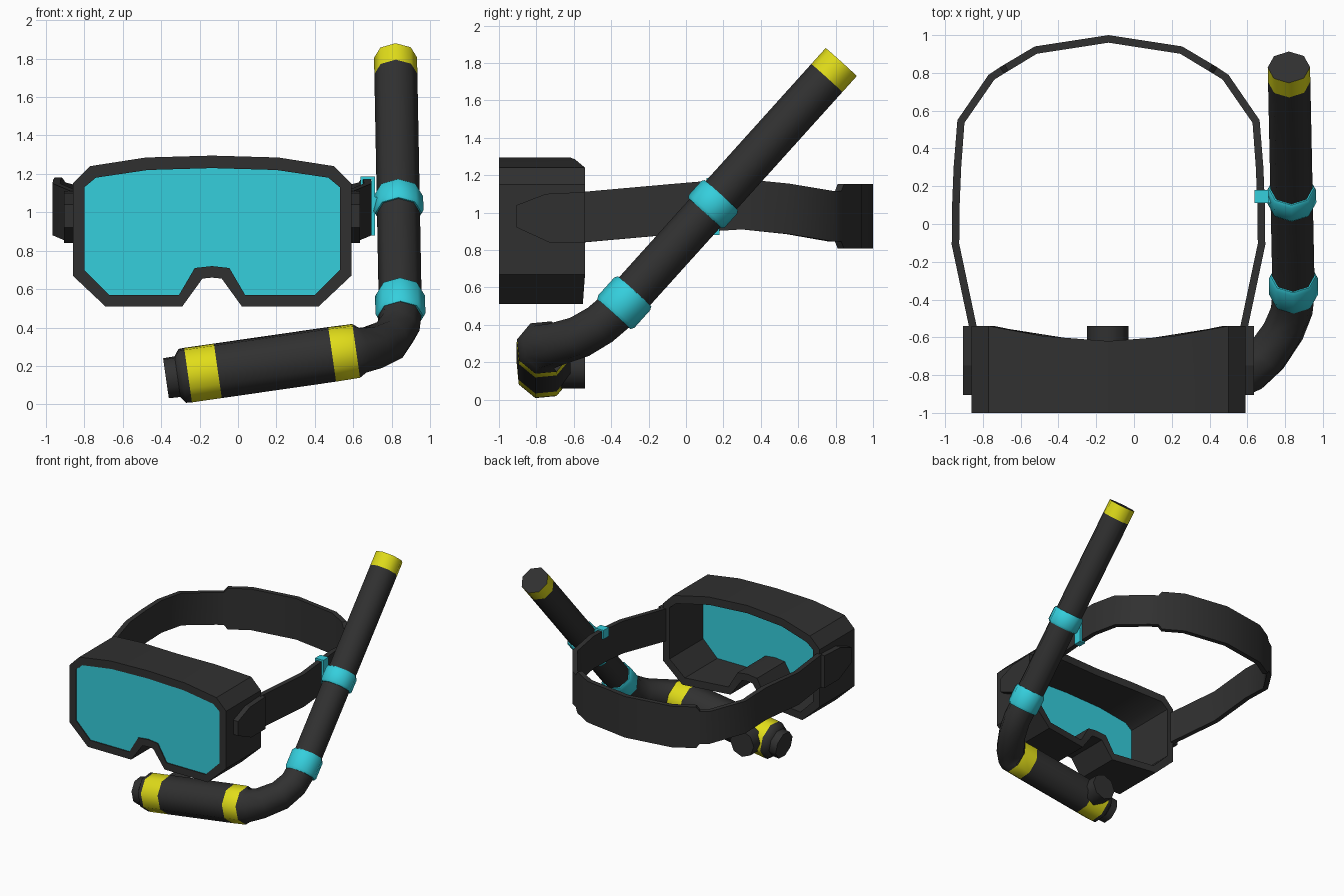
import bpy, bmesh, math
from mathutils import Vector

if "Cube" in bpy.data.objects:
    bpy.data.objects.remove(bpy.data.objects["Cube"])

CX = -0.135  # centre line of the mask and strap


def material(name, col):
    m = bpy.data.materials.new(name)
    m.diffuse_color = (*col, 1)
    m.use_nodes = True
    m.node_tree.nodes["Principled BSDF"].inputs["Base Color"].default_value = m.diffuse_color
    return m


RUBBER = material("dark rubber", (0.03, 0.03, 0.03))
CYAN = material("cyan", (0.035, 0.62, 0.72))
YELLOW = material("yellow", (0.75, 0.72, 0.01))


def make(name, verts, faces, mats, idx=None, angle=None):
    me = bpy.data.meshes.new(name)
    me.from_pydata([tuple(v) for v in verts], [], faces)
    for m in mats:
        me.materials.append(m)
    if idx:
        for p, i in zip(me.polygons, idx):
            p.material_index = i
    bm = bmesh.new()
    bm.from_mesh(me)
    bmesh.ops.recalc_face_normals(bm, faces=bm.faces)
    bm.to_mesh(me)
    bm.free()
    ob = bpy.data.objects.new(name, me)
    bpy.context.collection.objects.link(ob)
    if angle:
        bpy.ops.object.select_all(action='DESELECT')
        ob.select_set(True)
        bpy.context.view_layer.objects.active = ob
        bpy.ops.object.shade_smooth_by_angle(angle=math.radians(angle))
    return ob


def tube(name, stations, mats, sides=8, angle=50):
    """Sweep stations (point, radius, material of the segment that follows)."""
    pts = [Vector(s[0]) for s in stations]
    n = len(pts)
    nrm, prev = Vector((1, 0, 0)), None
    verts, faces, idx = [], [], []
    for i, p in enumerate(pts):
        a = (p - pts[i - 1]).normalized() if i else Vector()
        b = (pts[i + 1] - p).normalized() if i < n - 1 else Vector()
        t = (a + b).normalized()
        if prev:
            nrm = prev.rotation_difference(t) @ nrm
        nrm = (nrm - t * nrm.dot(t)).normalized()
        bi, prev = t.cross(nrm), t
        for k in range(sides):
            w = 2 * math.pi * k / sides
            verts.append(p + (nrm * math.cos(w) + bi * math.sin(w)) * stations[i][1])
    for i in range(n - 1):
        for k in range(sides):
            j = (k + 1) % sides
            faces.append((i * sides + k, i * sides + j, (i + 1) * sides + j, (i + 1) * sides + k))
            idx.append(stations[i][2])
    faces += [tuple(range(sides)), tuple(range((n - 1) * sides, n * sides))]
    return make(name, verts, faces, mats, idx + [0, 0], angle)


def box(name, x, y, z, mat):
    verts = [(a, b, c) for a in x for b in y for c in z]
    faces = [(0, 1, 3, 2), (4, 5, 7, 6), (0, 1, 5, 4), (2, 3, 7, 6), (0, 2, 6, 4), (1, 3, 7, 5)]
    return make(name, verts, faces, [mat])


def mirrored(half):
    """Close a half outline that starts and ends on the centre line."""
    return [(CX + d, z) for d, z in half] + [(CX - d, z) for d, z in half[-2:0:-1]]


# Mask skirt: open shell with a curved back edge
outer = mirrored([(0, 1.295), (.345, 1.285), (.635, 1.24), (.725, 1.15), (.725, .67),
                  (.555, .51), (.155, .51), (.05, .655), (0, .66)])
inner = mirrored([(0, 1.23), (.335, 1.22), (.605, 1.18), (.665, 1.13), (.665, .70),
                  (.535, .57), (.172, .57), (.09, .71), (0, .72)])


def back_y(x):
    return -0.62 + 0.08 * min(1, ((x - CX) / 0.6) ** 2)


n = len(outer)
verts = [(x, -1, z) for x, z in outer] + [(x, back_y(x), z) for x, z in outer]
verts += [(x, back_y(x), z) for x, z in inner] + [(x, -1, z) for x, z in inner]
faces = []
for r in range(4):
    q = (r + 1) % 4
    for k in range(n):
        j = (k + 1) % n
        faces.append((r * n + k, r * n + j, q * n + j, q * n + k))
make("mask_skirt", verts, faces, [RUBBER], angle=35)

# Lens pane
lens = [(x, y, z) for y in (-0.992, -0.985) for x, z in inner]
make("lens", lens, [tuple(range(n)), tuple(range(n, 2 * n))] +
     [(k, (k + 1) % n, n + (k + 1) % n, n + k) for k in range(n)], [CYAN])

# Strap anchors on both sides of the mask
prof = [(-.905, .92), (-.905, 1.04), (-.75, 1.10), (-.54, 1.11), (-.54, .84), (-.73, .84)]
for side, label in ((-1, "left"), (1, "right")):
    verts = [(CX + side * d, y, z) for d in (.70, .77) for y, z in prof]
    faces = [tuple(range(6)), tuple(range(6, 12))]
    faces += [(k, (k + 1) % 6, 6 + (k + 1) % 6, 6 + k) for k in range(6)]
    make("strap_anchor_" + label, verts, faces, [RUBBER])

# Head strap: half path (offset from centre, y, middle height, half height)
half = [(.735, -.56, .975, .135), (.83, -.11, 1.015, .135), (.828, .1, 1.033, .135),
        (.82, .3, 1.045, .135), (.80, .55, 1.02, .135), (.635, .79, .98, .135),
        (.575, .83, .98, .135), (.55, .845, .98, .172), (.39, .94, .98, .172)]
path = [(CX - d, *r) for d, *r in half] + [(CX, 1.0, .98, .172)]
path += [(CX + d, *r) for d, *r in reversed(half)]
verts, faces = [], []
for i, (x, y, z, h) in enumerate(path):
    p0, p1 = path[max(i - 1, 0)], path[min(i + 1, len(path) - 1)]
    t = Vector((p1[0] - p0[0], p1[1] - p0[1])).normalized() * 0.04
    ix, iy = x + t.y, y - t.x  # inner side of the band
    verts += [(x, y, z - h), (x, y, z + h), (ix, iy, z + h), (ix, iy, z - h)]
    if i:
        a, b = 4 * i - 4, 4 * i
        faces += [(a + k, a + (k + 1) % 4, b + (k + 1) % 4, b + k) for k in range(4)]
e = len(verts) - 4
make("head_strap", verts, faces + [(0, 1, 2, 3), (e, e + 1, e + 2, e + 3)], [RUBBER], angle=35)

# Snorkel: straight barrel, elbow and mouth tube in one sweep
TOP, LOW = Vector((.82, .83, 1.805)), Vector((.845, -.36, .485))
axis = (LOW - TOP).normalized()


def mouth(x):
    return (x, -.762, .19 + .144 * x)


tube("snorkel", [
    (TOP, .112, 1), (TOP + axis * .115, .112, 0), (LOW, .112, 0),
    ((.835, -.46, .40), .112, 0), ((.79, -.57, .335), .114, 0), ((.70, -.70, .295), .118, 0),
    (mouth(.635), .125, 0), (mouth(.615), .148, 1), (mouth(.49), .15, 0),
    (mouth(-.105), .15, 1), (mouth(-.26), .15, 0), (mouth(-.29), .148, 0),
    (mouth(-.315), .112, 0), (mouth(-.375), .11, 0)], [RUBBER, YELLOW])

# Mouthpiece pointing back at the wearer
tube("mouthpiece", [((-.14, -.76, .17), .11, 0), ((-.14, -.54, .17), .11, 0)], [RUBBER])

# Cyan collars around the barrel
for name, y, length in (("upper_collar", .145, .13), ("lower_collar", -.33, .165)):
    c = TOP + axis * ((y - TOP.y) / axis.y)
    tube(name, [(c + axis * length * f, r, 0) for f, r in
                ((-.5, .12), (-.38, .13), (.38, .13), (.5, .12))], [CYAN])

# Clip that hooks the upper collar to the strap
Y = (.11, .18)
box("clip_plate", (.695, .713), Y, (.88, 1.185), CYAN)
box("clip_top_hook", (.638, .713), Y, (1.17, 1.185), CYAN)
box("clip_inner_lip", (.638, .65), Y, (1.11, 1.185), CYAN)
box("clip_bottom_hook", (.66, .713), Y, (.88, .893), CYAN)
box("clip_bridge", (.705, .745), Y, (1.0, 1.08), CYAN)
